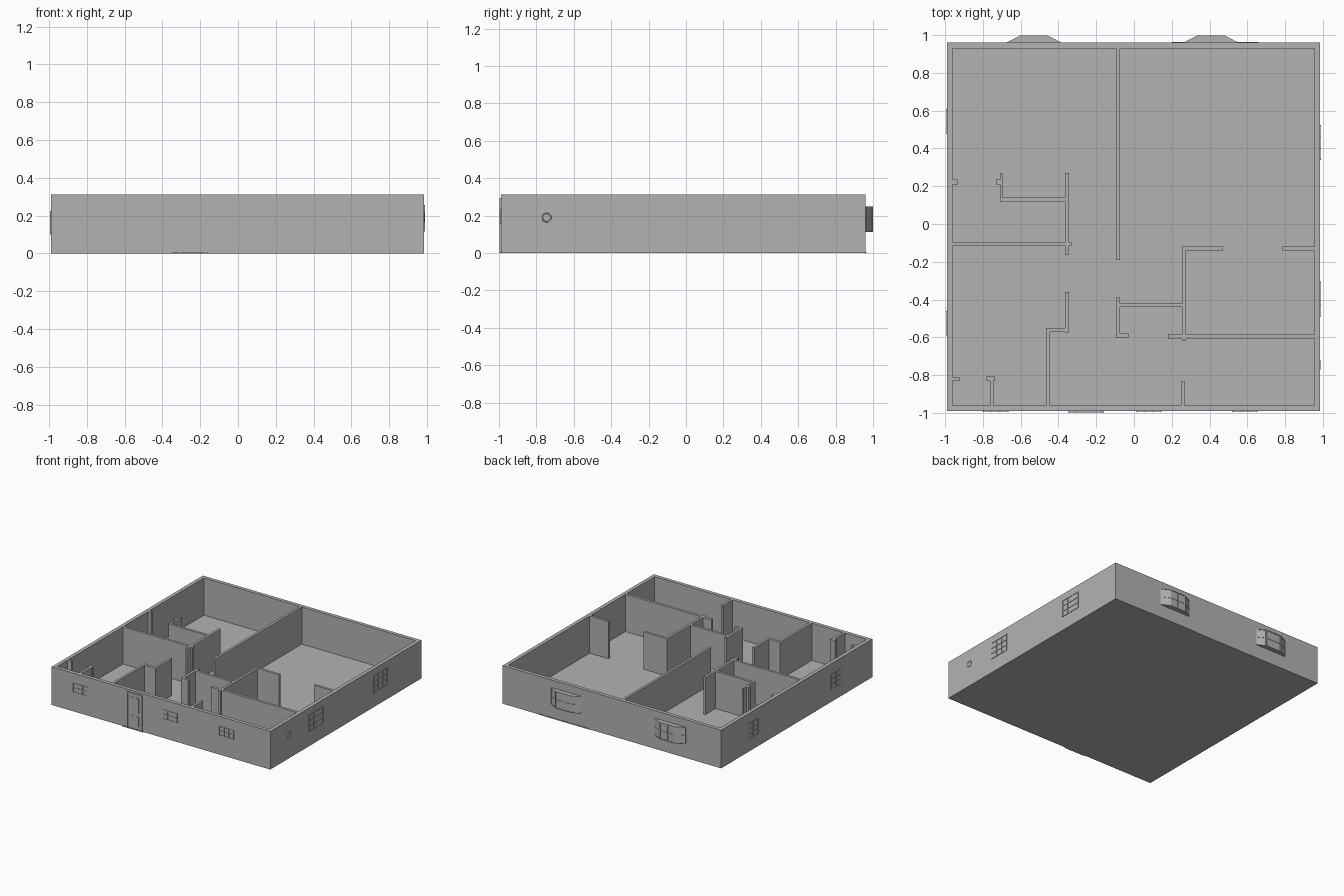
import bpy, bmesh
from mathutils import Matrix, Vector

cube = bpy.data.objects.get("Cube")
if cube:
    bpy.data.objects.remove(cube, do_unlink=True)

grey = bpy.data.materials.new("plaster grey")
grey.use_nodes = True
COLOUR = (0.45, 0.45, 0.45, 1)
grey.diffuse_color = COLOUR
grey.node_tree.nodes["Principled BSDF"].inputs["Base Color"].default_value = COLOUR

H = 0.312                                  # wall height
L, R, F, B = -0.99, 0.985, -0.99, 0.96     # outer faces
T = 0.03                                   # outer wall thickness
FLOOR = 0.008


def make(name, bm):
    bmesh.ops.recalc_face_normals(bm, faces=bm.faces)
    mesh = bpy.data.meshes.new(name)
    bm.to_mesh(mesh)
    bm.free()
    mesh.materials.append(grey)
    obj = bpy.data.objects.new(name, mesh)
    bpy.context.collection.objects.link(obj)
    return obj


def add_box(bm, x0, x1, y0, y1, z0, z1, frame=Matrix()):
    size = Matrix.Diagonal((x1 - x0, y1 - y0, z1 - z0, 1))
    mid = Matrix.Translation(((x0 + x1) / 2, (y0 + y1) / 2, (z0 + z1) / 2))
    bmesh.ops.create_cube(bm, size=1, matrix=frame @ mid @ size)


def prism(bm, points, z0, z1):
    face = bm.faces.new([bm.verts.new((x, y, z0)) for x, y in points])
    top = bmesh.ops.extrude_face_region(bm, geom=[face])["geom"]
    bmesh.ops.translate(bm, vec=(0, 0, z1 - z0),
                        verts=[v for v in top if isinstance(v, bmesh.types.BMVert)])


def wall_frame(start, end):
    """Local x runs along the wall, local y points into it, z stays up."""
    along = (Vector(end) - Vector(start)).normalized()
    m = Matrix(((along.x, -along.y, 0, start[0]), (along.y, along.x, 0, start[1]),
                (0, 0, 1, 0), (0, 0, 0, 1)))
    return m


def add_window(bm, start, end, z0, z1, columns, rows, depth=0.004):
    """Thin border with glazing bars standing proud of the wall."""
    frame = wall_frame(start, end)
    w = (Vector(end) - Vector(start)).length
    bar = 0.006
    for i in range(columns + 1):
        x = i * (w - bar) / columns
        add_box(bm, x, x + bar, -depth, 0.001, z0, z1, frame)
    for i in range(rows + 1):
        z = z0 + i * (z1 - z0 - bar) / rows
        add_box(bm, 0, w, -depth * 0.9, 0.001, z, z + bar, frame)


# Floor slab and outer walls
bm = bmesh.new()
add_box(bm, L, R, F, B, 0, FLOOR)
make("floor", bm)

bm = bmesh.new()
outer = [(L, F), (R, F), (R, B), (L, B)]
inner = [(L + T, F + T), (R - T, F + T), (R - T, B - T), (L + T, B - T)]
rings = [[bm.verts.new((x, y, z)) for x, y in ring]
         for ring, z in ((outer, 0), (outer, H), (inner, H), (inner, 0))]
for a, b in zip(rings, rings[1:] + rings[:1]):
    for i in range(4):
        j = (i + 1) % 4
        bm.faces.new((a[i], a[j], b[j], b[i]))
make("outer_walls", bm)

# Inner walls as plan rectangles: x0, x1, y0, y1
rooms = {
    "centre_wall": [(-.095, -.075, -.19, .94)],
    "right_bedroom_walls": [(-.97, -.33, -.115, -.095), (-.365, -.345, -.165, .27),
                            (-.71, -.355, .12, .14), (-.71, -.695, .13, .27),
                            (-.73, -.70, .21, .235), (-.97, -.935, .21, .235)],
    "entrance_walls": [(-.365, -.345, -.575, -.36), (-.465, -.355, -.573, -.55),
                       (-.465, -.445, -.97, -.56)],
    "closet_walls": [(-.97, -.925, -.83, -.81), (-.78, -.735, -.83, -.808),
                     (-.763, -.743, -.97, -.82)],
    "hall_walls": [(-.095, -.075, -.60, -.39), (-.085, -.03, -.60, -.58),
                   (-.085, .265, -.44, -.42)],
    "left_bedroom_walls": [(.255, .275, -.62, -.12), (.265, .47, -.14, -.12),
                           (.785, .96, -.14, -.12), (.18, .96, -.605, -.583)],
    "bath_wall": [(.25, .27, -.97, -.835)],
}
for name, plan in rooms.items():
    bm = bmesh.new()
    for x0, x1, y0, y1 in plan:
        add_box(bm, x0, x1, y0, y1, FLOOR / 2, H)
    make(name, bm)

# Front windows
for n, x in enumerate((-.80, .01, .52)):
    bm = bmesh.new()
    add_window(bm, (x, F), (x + .135, F), .155, .232, 3, 2)
    make(f"front_window_{n + 1}", bm)

# Side windows
for n, y in enumerate((-.49, .34)):
    bm = bmesh.new()
    add_window(bm, (R, y), (R, y + .185), .115, .255, 3, 3)
    make(f"left_window_{n + 1}", bm)
for n, y in enumerate((-.46, .61)):
    bm = bmesh.new()
    add_window(bm, (L, y), (L, y - .13), .10, .225, 2, 3)
    make(f"right_window_{n + 1}", bm)

# Round bathroom window
bpy.ops.mesh.primitive_torus_add(major_segments=20, minor_segments=6, major_radius=.023,
                                 minor_radius=.003, location=(R, -.745, .19),
                                 rotation=(0, 1.5708, 0))
bpy.context.object.name = "round_window"
bpy.context.object.data.materials.append(grey)

# Front door with frame, panels and threshold
bm = bmesh.new()
door = wall_frame((-.31, F), (-.17, F))
for x0, x1, z0, z1 in ((0, .008, 0, .295), (.132, .14, 0, .295), (0, .14, .287, .295)):
    add_box(bm, x0, x1, -.007, .001, z0, z1, door)
for x in (.035, .083):
    for z0, z1 in ((.03, .11), (.14, .26)):
        add_box(bm, x, x + .025, -.004, .001, z0, z1, door)
add_box(bm, -.04, .15, -.008, .001, 0, .005, door)
make("front_door", bm)

# Bay windows on the back wall
for name, cx in (("right_bay_window", -.53), ("left_bay_window", .407)):
    bm = bmesh.new()
    plan = [(cx + .14, B), (cx + .07, .996), (cx - .07, .996), (cx - .14, B)]
    prism(bm, plan + [(cx - .14, B - .01), (cx + .14, B - .01)], .112, .25)
    for a, b, columns in zip(plan, plan[1:], (1, 2, 1)):
        add_window(bm, a, b, .112, .25, columns, 2, .003)
    make(name, bm)

# Low sill of the back wall
bm = bmesh.new()
add_box(bm, .20, .66, B - .001, B + .004, 0, .006)
make("back_sill", bm)
